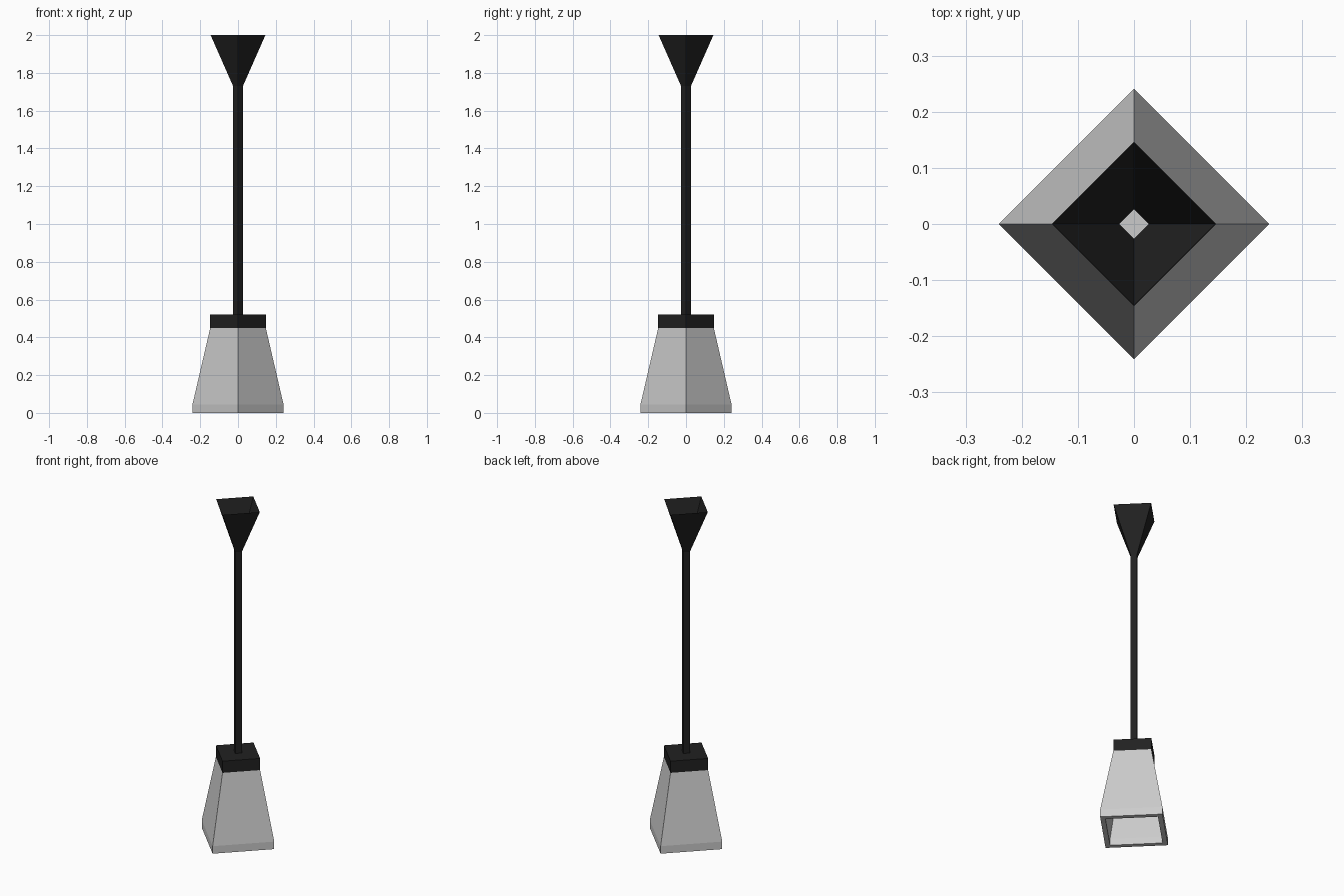
import bpy
import bmesh
from math import cos, sin, pi

if "Cube" in bpy.data.objects:
    bpy.data.objects.remove(bpy.data.objects["Cube"])


def square_lathe(name, profile, material=None):
    """Sweep a (radius, height) profile round z in four flat sides, corners on the axes."""
    bm = bmesh.new()
    rings = []
    for r, z in profile:
        if r == 0:
            rings.append([bm.verts.new((0, 0, z))])
        else:
            rings.append([bm.verts.new((r * cos(i * pi / 2), r * sin(i * pi / 2), z))
                          for i in range(4)])
    for a, b in zip(rings, rings[1:]):
        for i in range(4):
            j = (i + 1) % 4
            corners = [a[i % len(a)], a[j % len(a)], b[j % len(b)], b[i % len(b)]]
            bm.faces.new(list(dict.fromkeys(corners)))
    bmesh.ops.recalc_face_normals(bm, faces=bm.faces)
    mesh = bpy.data.meshes.new(name)
    bm.to_mesh(mesh)
    bm.free()
    obj = bpy.data.objects.new(name, mesh)
    bpy.context.collection.objects.link(obj)
    if material:
        mesh.materials.append(material)
    return obj


black = bpy.data.materials.new("black_metal")
black.diffuse_color = (0.015, 0.015, 0.015, 1)
black.use_nodes = True
black.node_tree.nodes["Principled BSDF"].inputs["Base Color"].default_value = black.diffuse_color

ROD, CAP = 0.026, 0.147

# Ceiling canopy: thin funnel, open at the top
square_lathe("ceiling_canopy", [(ROD, 1.73), (0.145, 2.0)], black)

# Hollow hanging rod
square_lathe("hanging_rod", [(ROD, 0.52), (ROD, 1.73)], black)

# Collar on top of the shade, pierced by the rod
square_lathe("shade_collar", [(CAP, 0.45), (CAP, 0.52), (ROD, 0.52)], black)

# Thick-walled tapered shade, open underneath
square_lathe("lamp_shade", [(0, 0.45), (CAP, 0.45), (0.241, 0.045), (0.241, 0),
                            (0.203, 0), (0.203, 0.04), (0.112, 0.43), (0, 0.43)])
